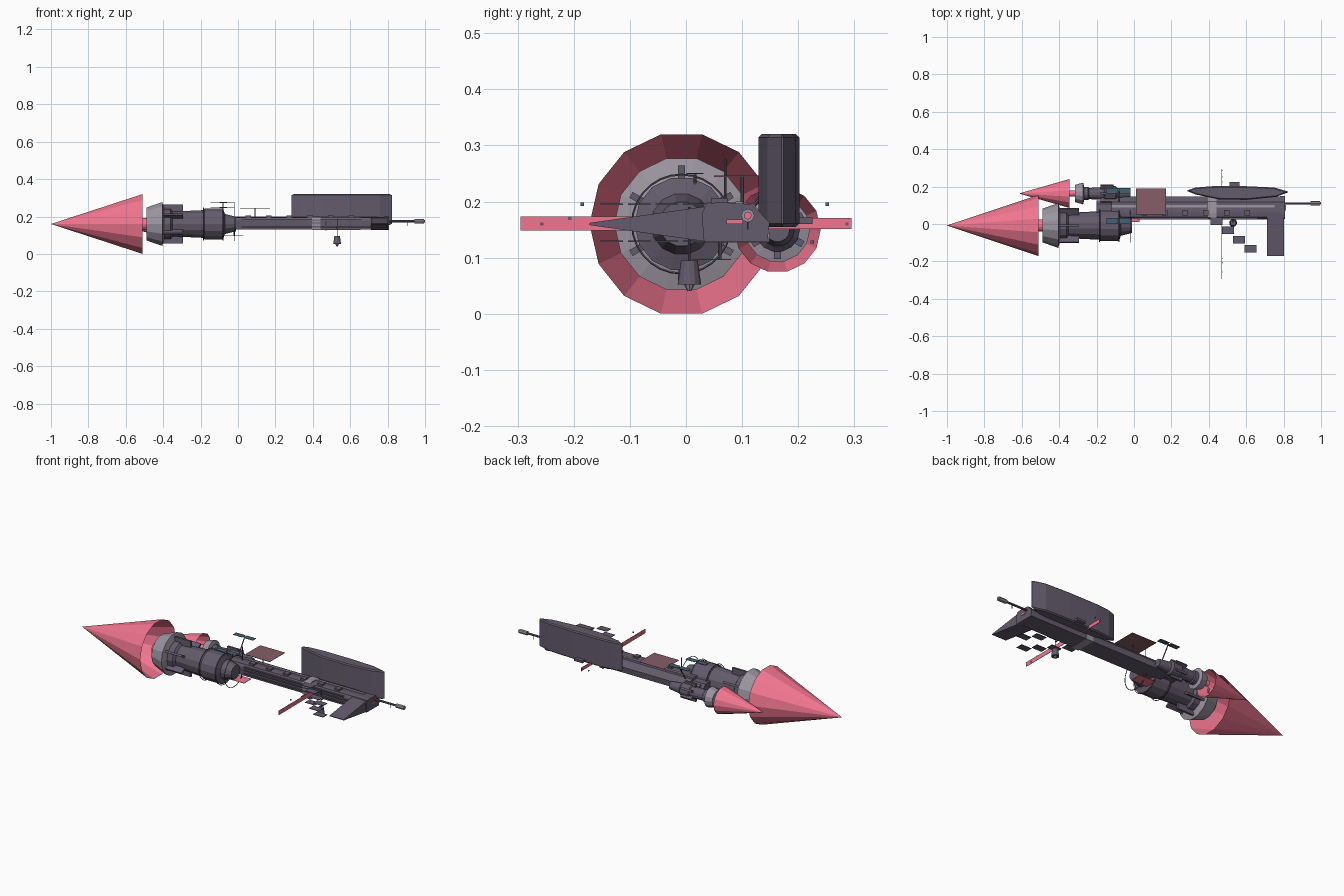
import bpy, bmesh
from math import pi, cos, sin
from mathutils import Matrix, Vector

if "Cube" in bpy.data.objects:
    bpy.data.objects.remove(bpy.data.objects["Cube"])


def material(name, rgb):
    m = bpy.data.materials.new(name)
    m.diffuse_color = (*rgb, 1)
    m.use_nodes = True
    m.node_tree.nodes["Principled BSDF"].inputs["Base Color"].default_value = m.diffuse_color
    return m


HULL = material("hull", (0.125, 0.105, 0.15))
METAL = material("nozzle_metal", (0.33, 0.30, 0.35))
PINK = material("flame_pink", (0.88, 0.18, 0.28))
ROSE = material("rose_panel", (0.24, 0.11, 0.14))
TEAL = material("teal_panel", (0.06, 0.12, 0.17))


def finish(name, bm, mat, recalc=True):
    if recalc:
        bmesh.ops.recalc_face_normals(bm, faces=bm.faces)
    me = bpy.data.meshes.new(name)
    bm.to_mesh(me)
    bm.free()
    me.materials.append(mat)
    ob = bpy.data.objects.new(name, me)
    bpy.context.collection.objects.link(ob)
    return ob


def lathe(name, profile, cy, cz, mat, sides=14, caps=True):
    """Faceted body of revolution along x; profile is (x, radius)."""
    bm = bmesh.new()
    rings = []
    for x, r in profile:
        if r == 0:
            rings.append([bm.verts.new((x, cy, cz))] * sides)
        else:
            rings.append([bm.verts.new((x, cy + r * cos(a), cz + r * sin(a)))
                          for a in (2 * pi * i / sides for i in range(sides))])
    for a, b in zip(rings, rings[1:]):
        for i in range(sides):
            j = (i + 1) % sides
            bm.faces.new(list(dict.fromkeys((a[i], a[j], b[j], b[i]))))
    if caps:
        for r in (rings[0], rings[-1]):
            if r[0] is not r[1]:
                bm.faces.new(r)
    return finish(name, bm, mat)


def box(name, x, y, z, mat=HULL):
    bm = bmesh.new()
    size = [b - a for a, b in (x, y, z)]
    mid = Vector([(a + b) / 2 for a, b in (x, y, z)])
    bmesh.ops.create_cube(bm, size=1, matrix=Matrix.Translation(mid) @ Matrix.Diagonal((*size, 1)))
    return finish(name, bm, mat)


def prism(name, points, a, b, place, mat=HULL):
    """Extrude a polygon between a and b; place maps (u, v, w) to xyz."""
    bm = bmesh.new()
    lo, hi = ([bm.verts.new(place(u, v, w)) for u, v in points] for w in (a, b))
    bm.faces.new(lo)
    bm.faces.new(hi)
    n = len(points)
    for i in range(n):
        bm.faces.new((lo[i], lo[(i + 1) % n], hi[(i + 1) % n], hi[i]))
    return finish(name, bm, mat)


def rod(name, p, q, r, mat=HULL, r2=None, sides=8):
    p, q = Vector(p), Vector(q)
    bm = bmesh.new()
    rot = (q - p).to_track_quat('Z', 'Y').to_matrix().to_4x4()
    bmesh.ops.create_cone(bm, cap_ends=True, segments=sides, radius1=r, radius2=r if r2 is None else r2,
                          depth=(q - p).length, matrix=Matrix.Translation((p + q) / 2) @ rot)
    return finish(name, bm, mat)


def hoop(name, x, cy, cz, r, t=0.002):
    bpy.ops.mesh.primitive_torus_add(location=(x, cy, cz), rotation=(0, pi / 2, 0), major_radius=r,
                                     minor_radius=t, major_segments=28, minor_segments=5)
    bpy.context.object.name = name
    bpy.context.object.data.materials.append(HULL)


def fins(name, x, cy, cz, r0, r1, count, mat):
    for i in range(count):
        f = box(f"{name}_{i + 1}", x, (r0, r1), (-0.006, 0.006), mat)
        f.data.transform(Matrix.Translation((0, cy, cz)) @ Matrix.Rotation(2 * pi * (i + 0.5) / count, 4, 'X'))


# main engine, flame is an open cone
MY, MZ = -0.008, 0.16
lathe("main_flame", [(-1, 0), (-0.51, 0.164)], MY, MZ, PINK, caps=False)
lathe("main_flame_core", [(-0.53, 0.033), (-0.485, 0.033)], MY, MZ, PINK)
lathe("main_nozzle", [(-0.49, 0.09), (-0.405, 0.12), (-0.395, 0.085)], MY, MZ, METAL)
lathe("main_engine", [(-0.41, 0.082), (-0.36, 0.082), (-0.35, 0.068), (-0.185, 0.076), (-0.18, 0.084),
                      (-0.08, 0.084), (-0.07, 0.055), (-0.01, 0.04)], MY, MZ, HULL)
fins("main_engine_fin", (-0.40, -0.295), MY, MZ, 0.065, 0.104, 6, HULL)
for i, x in enumerate((-0.185, -0.08, -0.02)):
    hoop(f"main_hoop_{i + 1}", x, MY, MZ, 0.088)

# small side engine
SY, SZ = 0.163, 0.15
lathe("side_flame", [(-0.615, 0), (-0.345, 0.077)], SY, SZ, PINK, caps=False)
lathe("side_flame_core", [(-0.355, 0.016), (-0.31, 0.016)], SY, SZ, PINK)
lathe("side_nozzle", [(-0.315, 0.046), (-0.272, 0.058), (-0.267, 0.04)], SY, SZ, METAL)
lathe("side_engine", [(-0.275, 0.036), (-0.245, 0.036), (-0.24, 0.03), (-0.16, 0.034), (-0.155, 0.04),
                      (-0.1, 0.04), (-0.09, 0.03), (-0.02, 0.022)], SY, SZ, HULL)
fins("side_engine_fin", (-0.18, -0.11), SY, SZ, 0.03, 0.052, 6, HULL)

# spine hull with collar, end step and surface strips
SECTION = [(0.028, 0.178), (0.036, 0.196), (0.06, 0.199), (0.118, 0.195),
           (0.149, 0.163), (0.145, 0.128), (0.032, 0.128)]


def along_x(u, v, w):
    return (w, u, v)


def scaled(k):
    return [(0.09 + (u - 0.09) * k, 0.163 + (v - 0.163) * k) for u, v in SECTION]


prism("spine", scaled(0.96), -0.12, 0.805, along_x)
prism("spine_tail", scaled(0.6), -0.2, -0.12, along_x)
prism("spine_collar", scaled(1.04), 0.395, 0.44, along_x, METAL)
prism("spine_front_cap", SECTION, 0.78, 0.808, along_x)
box("top_strip", (-0.12, 0.39), (0.088, 0.102), (0.19, 0.2), METAL)
box("top_strip_front", (0.44, 0.75), (0.088, 0.102), (0.19, 0.2), METAL)
for i, z in enumerate((0.145, 0.165, 0.182)):
    box(f"side_rail_{i + 1}", (0.02, 0.72 - 0.03 * i), (0.024, 0.034), (z - 0.003, z + 0.003), HULL)
for i in range(6):
    x = 0.04 + 0.11 * i
    box(f"spine_block_{i + 1}", (x, x + 0.03), (0.045, 0.075), (0.19, 0.206))
box("nose_light", (0.8, 0.812), (0.072, 0.102), (0.16, 0.168), PINK)

# tapering wing
prism("wing", [(0.04, 0.192), (0.04, 0.128), (-0.172, 0.158), (-0.172, 0.162)], 0.71, 0.802, along_x)

# upright slab
slab = prism("upright_slab", [(0.28, 0.178), (0.33, 0.195), (0.42, 0.202), (0.6, 0.202), (0.75, 0.195),
                              (0.83, 0.172), (0.76, 0.145), (0.6, 0.129), (0.45, 0.132), (0.33, 0.158)],
             0.155, 0.32, lambda u, v, w: (u, v, w))
bev = slab.modifiers.new("edge", 'BEVEL')
bev.width, bev.segments, bev.limit_method, bev.angle_limit = 0.006, 1, 'ANGLE', 1.0
box("slab_bracket", (0.51, 0.565), (0.195, 0.225), (0.16, 0.172))

# nose probe
rod("probe_shaft", (0.8, 0.11, 0.175), (0.96, 0.11, 0.175), 0.006)
rod("probe_head", (0.945, 0.11, 0.175), (0.995, 0.11, 0.175), 0.012, METAL)
rod("probe_tip", (0.995, 0.11, 0.175), (1.0, 0.11, 0.175), 0.007, PINK)
rod("probe_whisker", (0.905, 0.11, 0.15), (0.905, 0.11, 0.18), 0.0015)

# pink cross blades with bead sensors
box("front_blade", (0.469, 0.471), (-0.295, 0.03), (0.148, 0.173), PINK)
box("rear_blade", (0.469, 0.471), (0.14, 0.295), (0.151, 0.171), PINK)
for i, (y, z) in enumerate(((0.252, 0.195), (0.225, 0.128), (0.287, 0.16), (-0.185, 0.195), (-0.207, 0.17), (-0.257, 0.16))):
    box(f"bead_{i + 1}", (0.467, 0.473), (y - 0.003, y + 0.003), (z - 0.003, z + 0.003))

# stepped plates, upper and lower rows
for row, z in (("upper", 0.195), ("lower", 0.129)):
    for i in range(4):
        x, y = 0.41 + 0.06 * i, 0.035 - 0.049 * i
        box(f"{row}_plate_{i + 1}", (x, x + 0.064), (y - 0.04, y), (z - 0.0015, z + 0.0015))

# panels on posts
box("rose_panel", (0.01, 0.17), (0.05, 0.19), (0.244, 0.246), ROSE)
rod("rose_panel_post", (0.09, 0.1, 0.19), (0.09, 0.1, 0.245), 0.003)
box("lower_pink_panel", (-0.075, 0.03), (0.012, 0.08), (0.096, 0.098), PINK)
rod("lower_panel_post", (-0.02, 0.06, 0.097), (-0.02, 0.06, 0.14), 0.003)
for name, y, z in (("rear", 0.177, 0.277), ("front", 0.016, 0.25)):
    for i, x in enumerate((-0.146, -0.078)):
        box(f"{name}_teal_panel_{i + 1}", (x, x + 0.06), (y - 0.015, y + 0.015), (z - 0.001, z + 0.001), TEAL)
    rod(f"{name}_teal_beam", (-0.1, y, z - 0.002), (-0.06, y, z - 0.002), 0.002)
rod("rear_teal_post", (-0.08, 0.12, 0.19), (-0.08, 0.177, 0.276), 0.003)
rod("front_teal_post", (-0.08, 0.016, 0.22), (-0.08, 0.016, 0.25), 0.003)
rod("mast", (-0.02, 0.07, 0.18), (-0.02, 0.07, 0.275), 0.002)

# hanging lamp
rod("lamp_arm", (0.53, 0.04, 0.14), (0.53, 0.006, 0.135), 0.003)
rod("lamp_stem", (0.53, 0.006, 0.19), (0.53, 0.006, 0.09), 0.002)
rod("lamp_shade", (0.53, 0.006, 0.052), (0.53, 0.006, 0.095), 0.021, HULL, 0.015, 12)
rod("lamp_bulb", (0.53, 0.006, 0.041), (0.53, 0.006, 0.053), 0.004, METAL, 0.01)
